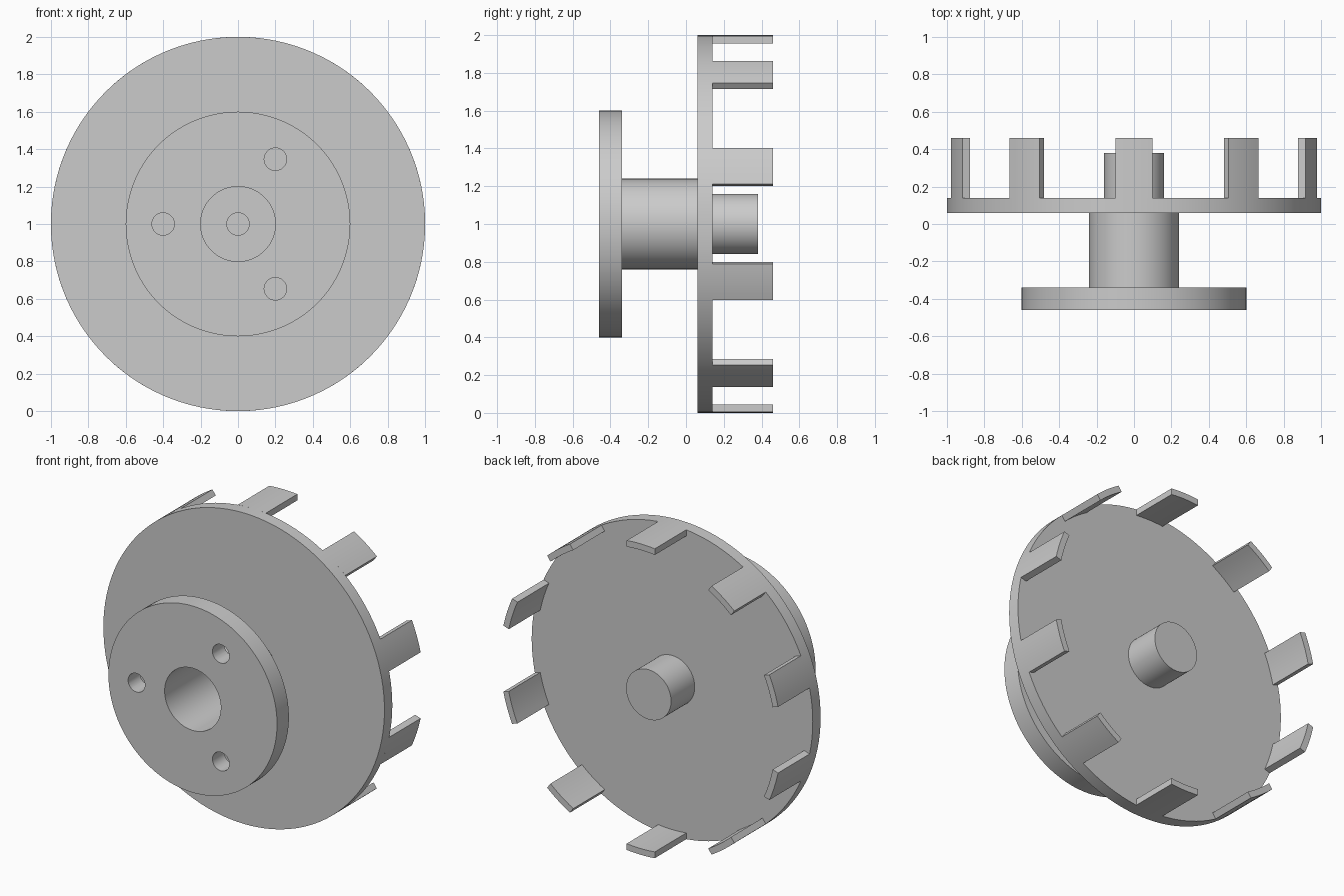
import bpy
import bmesh
import math
from mathutils import Matrix, Vector

cube = bpy.data.objects.get("Cube")
if cube:
    bpy.data.objects.remove(cube, do_unlink=True)

SEGMENTS = 120
CENTRE = Vector((0, 0, 1))

grey = bpy.data.materials.new("plain grey")
grey.use_nodes = True
grey.diffuse_color = (0.6, 0.6, 0.6, 1)
grey.node_tree.nodes["Principled BSDF"].inputs["Base Color"].default_value = (0.6, 0.6, 0.6, 1)


def finish(name, bm):
    """Turn a bmesh into a grey object with crisp edges."""
    bmesh.ops.remove_doubles(bm, verts=bm.verts, dist=1e-5)
    bmesh.ops.recalc_face_normals(bm, faces=bm.faces)
    mesh = bpy.data.meshes.new(name)
    bm.to_mesh(mesh)
    bm.free()
    mesh.materials.append(grey)
    obj = bpy.data.objects.new(name, mesh)
    obj.location = CENTRE
    bpy.context.collection.objects.link(obj)
    smooth(obj)
    return obj


def activate(obj):
    bpy.ops.object.select_all(action='DESELECT')
    obj.select_set(True)
    bpy.context.view_layer.objects.active = obj


def smooth(obj):
    activate(obj)
    bpy.ops.object.shade_smooth_by_angle(angle=math.radians(30))


def lathe(name, profile, segments=SEGMENTS):
    """Spin a closed (radius, y) profile around the y axis."""
    bm = bmesh.new()
    verts = [bm.verts.new((r, y, 0)) for r, y in profile]
    edges = [bm.edges.new((v, verts[i - 1])) for i, v in enumerate(verts)
             if not (profile[i][0] == 0 and profile[i - 1][0] == 0)]
    bmesh.ops.spin(bm, geom=verts + edges, cent=(0, 0, 0), axis=(0, 1, 0),
                   angle=math.tau, steps=segments, use_merge=False)
    return finish(name, bm)


def ring(name, inner, outer, front, back):
    return lathe(name, [(inner, front), (outer, front), (outer, back), (inner, back)])


# Mounting flange, tubular neck and main disc
flange = ring("mounting_flange", 0.2, 0.6, -0.46, -0.34)
ring("neck", 0.2, 0.24, -0.34, 0.06)
ring("main_disc", 0.06, 1.0, 0.06, 0.14)

# Rear shaft with the blind pilot hole
lathe("rear_shaft", [(0, 0.38), (0.16, 0.38), (0.16, 0.14),
                     (0.06, 0.14), (0.06, 0.3), (0, 0.3)], 60)

# Three bolt holes through the flange
for i in range(3):
    a = math.radians(60 + 120 * i)
    cutter = lathe("bolt_hole_cutter", [(0, -0.6), (0.06, -0.6), (0.06, -0.3), (0, -0.3)], 36)
    cutter.location = CENTRE + Vector((math.cos(a), 0, math.sin(a))) * 0.4
    cutter.hide_render = True
    cut = flange.modifiers.new("bolt_hole", 'BOOLEAN')
    cut.operation = 'DIFFERENCE'
    cut.solver = 'EXACT'
    cut.object = cutter
    activate(flange)
    bpy.ops.object.modifier_apply(modifier=cut.name)
    bpy.data.objects.remove(cutter, do_unlink=True)
smooth(flange)


# Ten rim tabs: curved plates with parallel sides
def rim_tab(name, angle, half_width=0.1, steps=6):
    bm = bmesh.new()
    xs = [half_width * (2 * i / steps - 1) for i in range(steps + 1)]
    outline = [(x, math.sqrt(1 - x * x)) for x in xs]
    outline += [(x, math.sqrt(0.96 ** 2 - x * x)) for x in reversed(xs)]
    base = bm.faces.new([bm.verts.new((x, 0.14, z)) for x, z in outline])
    out = bmesh.ops.extrude_face_region(bm, geom=[base], use_keep_orig=True)
    top = [g for g in out["geom"] if isinstance(g, bmesh.types.BMVert)]
    bmesh.ops.translate(bm, verts=top, vec=(0, 0.32, 0))
    bmesh.ops.rotate(bm, verts=bm.verts, cent=(0, 0, 0),
                     matrix=Matrix.Rotation(angle, 3, 'Y'))
    finish(name, bm)


for i in range(10):
    rim_tab(f"rim_tab_{i + 1}", math.tau * i / 10)
